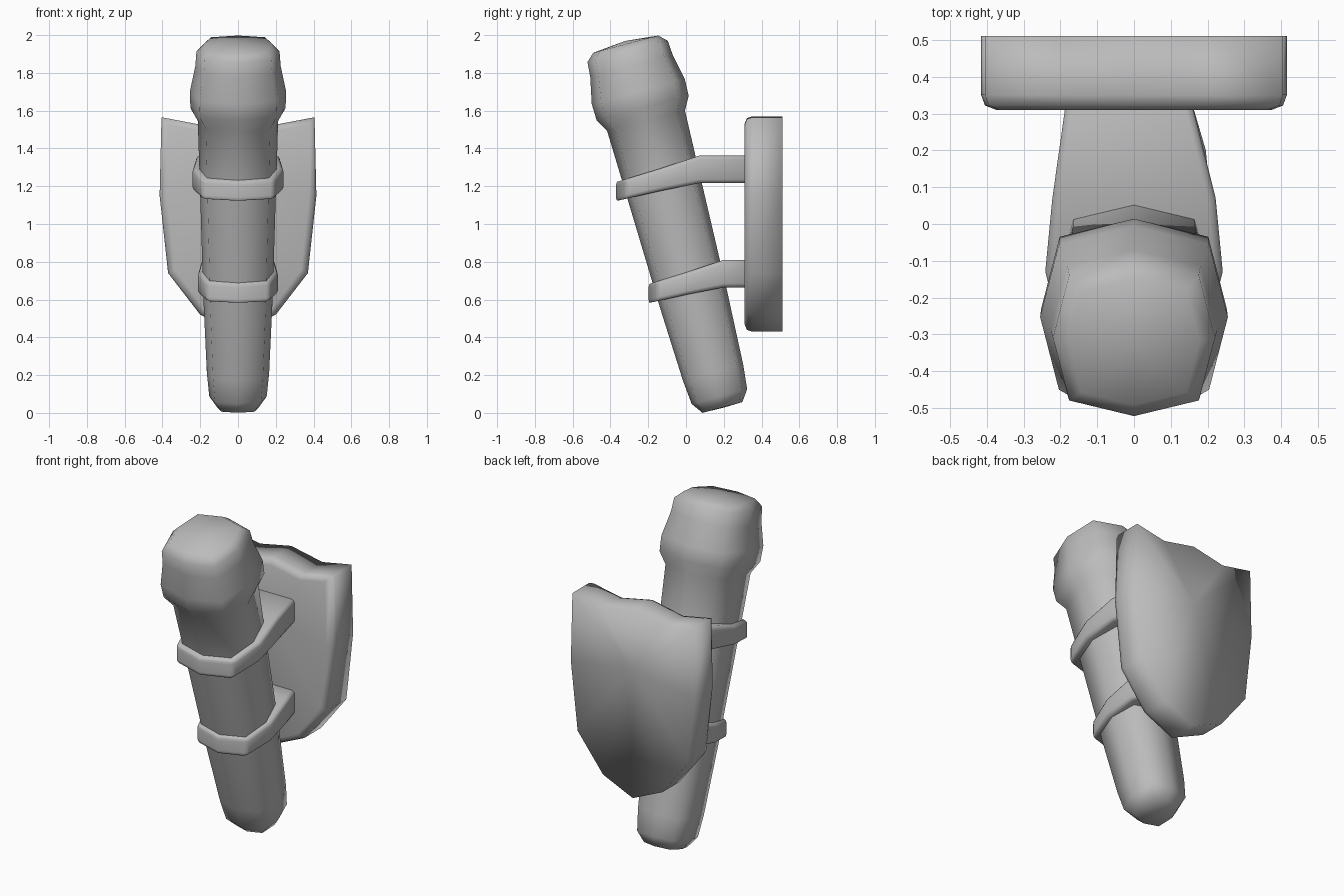
import bpy, bmesh, math
from mathutils import Matrix

if "Cube" in bpy.data.objects:
    bpy.data.objects.remove(bpy.data.objects["Cube"])

grey = bpy.data.materials.new("plain_grey")
GREY = (0.5, 0.5, 0.5, 1)
grey.use_nodes = True
grey.diffuse_color = GREY
grey.node_tree.nodes["Principled BSDF"].inputs["Base Color"].default_value = GREY


def finish(bm, name):
    """Turn a bmesh into a smooth-shaded grey object."""
    bmesh.ops.recalc_face_normals(bm, faces=bm.faces)
    for face in bm.faces:
        face.smooth = True
    mesh = bpy.data.meshes.new(name)
    bm.to_mesh(mesh)
    bm.free()
    obj = bpy.data.objects.new(name, mesh)
    bpy.context.collection.objects.link(obj)
    mesh.materials.append(grey)
    return obj


def bridge(bm, a, b):
    """Quads between two closed loops of equal length."""
    n = len(a)
    for i in range(n):
        bm.faces.new((a[i], a[(i + 1) % n], b[(i + 1) % n], b[i]))


# Torch: squarish octagon swept along a leaning axis
D = 0.8
OCTAGON = [(0, -1), (D, -D), (1, 0), (D, D), (0, 1), (-D, D), (-1, 0), (-D, -D)]
PROFILE = [(0.03, 0.11), (0.09, 0.152), (0.22, 0.165), (0.62, 0.183),
           (1.25, 0.202), (1.6, 0.213), (1.67, 0.252), (1.76, 0.255),
           (1.9, 0.226), (1.98, 0.22), (2.02, 0.178)]
bm = bmesh.new()
loops = [[bm.verts.new((x * r, y * r, s)) for x, y in OCTAGON] for s, r in PROFILE]
for low, high in zip(loops, loops[1:]):
    bridge(bm, low, high)
for loop, tip_height in ((loops[0], 0.027), (loops[-1], 2.037)):
    tip = bm.verts.new((0, 0, tip_height))
    for i in range(8):
        bm.faces.new((loop[i], loop[(i + 1) % 8], tip))
lean = Matrix.Translation((0, 0.2, 0)) @ Matrix.Rotation(math.radians(14.9), 4, 'X')
bm.transform(lean)
finish(bm, "torch")


# Holder bands: tilted around the torch, level where they meet the plate
def holder(name, cy, cz, r, bend):
    rows = [(0, 0, cy - r, 0.05), (-D * r, D * r, cy - D * r, 0.052),
            (-r, r, cy, 0.06), (-0.92 * r, 0.92 * r, bend, 0.073),
            (-0.185, 0.157, 0.33, 0.073)]
    bm = bmesh.new()
    left, right = [], []
    for xl, xr, y, half in rows:
        z = cz + 0.266 * (min(y, bend) - cy)
        left.append([bm.verts.new((xl, y, z + h)) for h in (-half, half)])
        right.append(left[0] if xl == xr else
                     [bm.verts.new((xr, y, z + h)) for h in (-half, half)])
    for i in range(len(rows) - 1):
        for side in (left, right):
            bm.faces.new((*side[i], side[i + 1][1], side[i + 1][0]))
        for k in (0, 1):
            ring = [left[i][k], left[i + 1][k], right[i + 1][k]]
            if i:
                ring.append(right[i][k])
            bm.faces.new(ring)
    bm.faces.new((*left[-1], right[-1][1], right[-1][0]))
    obj = finish(bm, name)
    bevel = obj.modifiers.new("soft_edges", 'BEVEL')
    bevel.width = 0.02
    bevel.segments = 2
    bevel.limit_method = 'ANGLE'
    bevel.angle_limit = math.radians(55)


holder("lower_holder", 0.014, 0.688, 0.212, 0.2)
holder("upper_holder", -0.129, 1.236, 0.241, 0.07)

# Shield-shaped wall plate: rounded front rim, flat back fanned from one point
half = [(0.21, 1.528), (0.405, 1.565), (0.415, 1.15), (0.37, 0.74), (0.2, 0.52)]
outline = [(0, 1.57)] + half + [(0, 0.43)] + [(-x, z) for x, z in reversed(half)]
bm = bmesh.new()


def plate_loop(y, inset):
    sx, sz = 1 - inset / 0.41, 1 - inset / 0.57
    return [bm.verts.new((x * sx, y, 1 + (z - 1) * sz)) for x, z in outline]


loops = [plate_loop(y, i) for y, i in
         ((0.51, 0), (0.35, 0), (0.322, 0.01), (0.31, 0.04))]
for a, b in zip(loops, loops[1:]):
    bridge(bm, a, b)
for loop, y in ((loops[0], 0.51), (loops[-1], 0.31)):
    hub = bm.verts.new((0, y, 1.21))
    for i in range(len(loop)):
        bm.faces.new((loop[i], loop[(i + 1) % len(loop)], hub))
finish(bm, "wall_plate")
